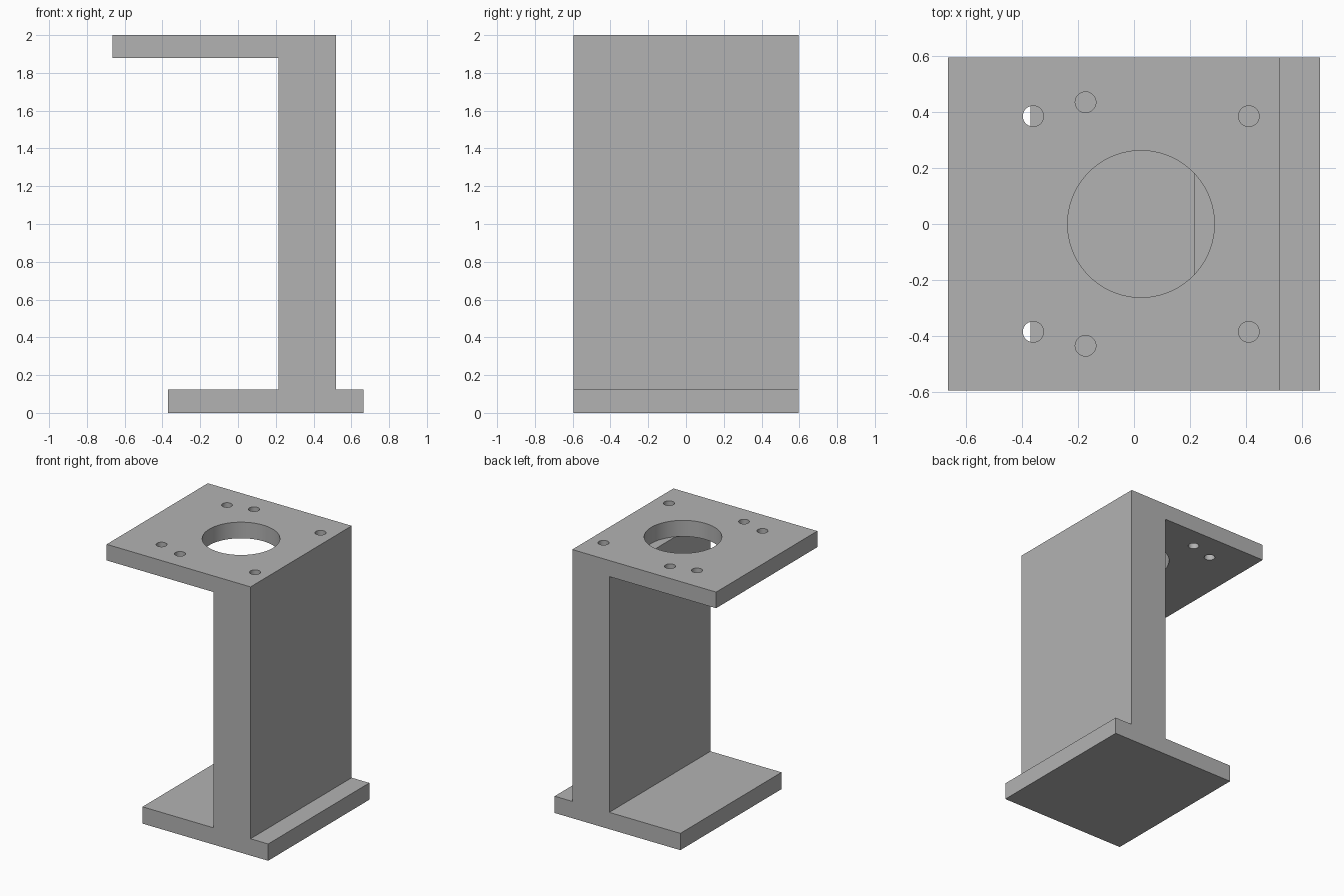
import bpy
import math

cube = bpy.data.objects.get("Cube")
if cube:
    bpy.data.objects.remove(cube, do_unlink=True)

HALF_DEPTH = 0.595
BASE_TOP = 0.125
PLATE_BOTTOM = 1.88
HEIGHT = 2.0

# One plain grey material
grey = bpy.data.materials.new("plain_grey")
grey.use_nodes = True
colour = (0.45, 0.45, 0.45, 1)
grey.diffuse_color = colour
grey.node_tree.nodes["Principled BSDF"].inputs["Base Color"].default_value = colour


def slab(name, x0, x1, z0, z1):
    """Box spanning the full depth of the bracket."""
    bpy.ops.mesh.primitive_cube_add(size=1, location=((x0 + x1) / 2, 0, (z0 + z1) / 2))
    ob = bpy.context.object
    ob.name = name
    ob.scale = (x1 - x0, 2 * HALF_DEPTH, z1 - z0)
    bpy.ops.object.transform_apply(location=True, rotation=False, scale=True)
    ob.data.materials.append(grey)
    return ob


def drill(ob, x, y, radius, segments):
    """Cut a round vertical hole through the top plate."""
    bpy.ops.mesh.primitive_cylinder_add(
        vertices=segments, radius=radius, depth=0.4,
        location=(x, y, (PLATE_BOTTOM + HEIGHT) / 2))
    cutter = bpy.context.object
    cutter.name = "hole_cutter"
    cutter.hide_render = True
    cutter.data.materials.append(grey)
    mod = ob.modifiers.new("hole", "BOOLEAN")
    mod.operation = "DIFFERENCE"
    mod.solver = "EXACT"
    mod.object = cutter
    bpy.ops.object.select_all(action="DESELECT")
    ob.select_set(True)
    bpy.context.view_layer.objects.active = ob
    bpy.ops.object.modifier_apply(modifier=mod.name)
    bpy.data.objects.remove(cutter, do_unlink=True)


# Base foot and upright web
slab("base_plate", -0.37, 0.665, 0, BASE_TOP)
slab("upright_web", 0.215, 0.52, BASE_TOP, PLATE_BOTTOM)

# Top mounting plate with a central bore and mirrored bolt holes
top = slab("top_plate", -0.665, 0.52, PLATE_BOTTOM, HEIGHT)
drill(top, 0.025, 0, 0.262, 96)
for x, y in ((-0.36, 0.385), (-0.173, 0.435), (0.41, 0.385)):
    for side in (-1, 1):
        drill(top, x, side * y, 0.037, 40)
bpy.ops.object.shade_smooth_by_angle(angle=math.radians(30))
